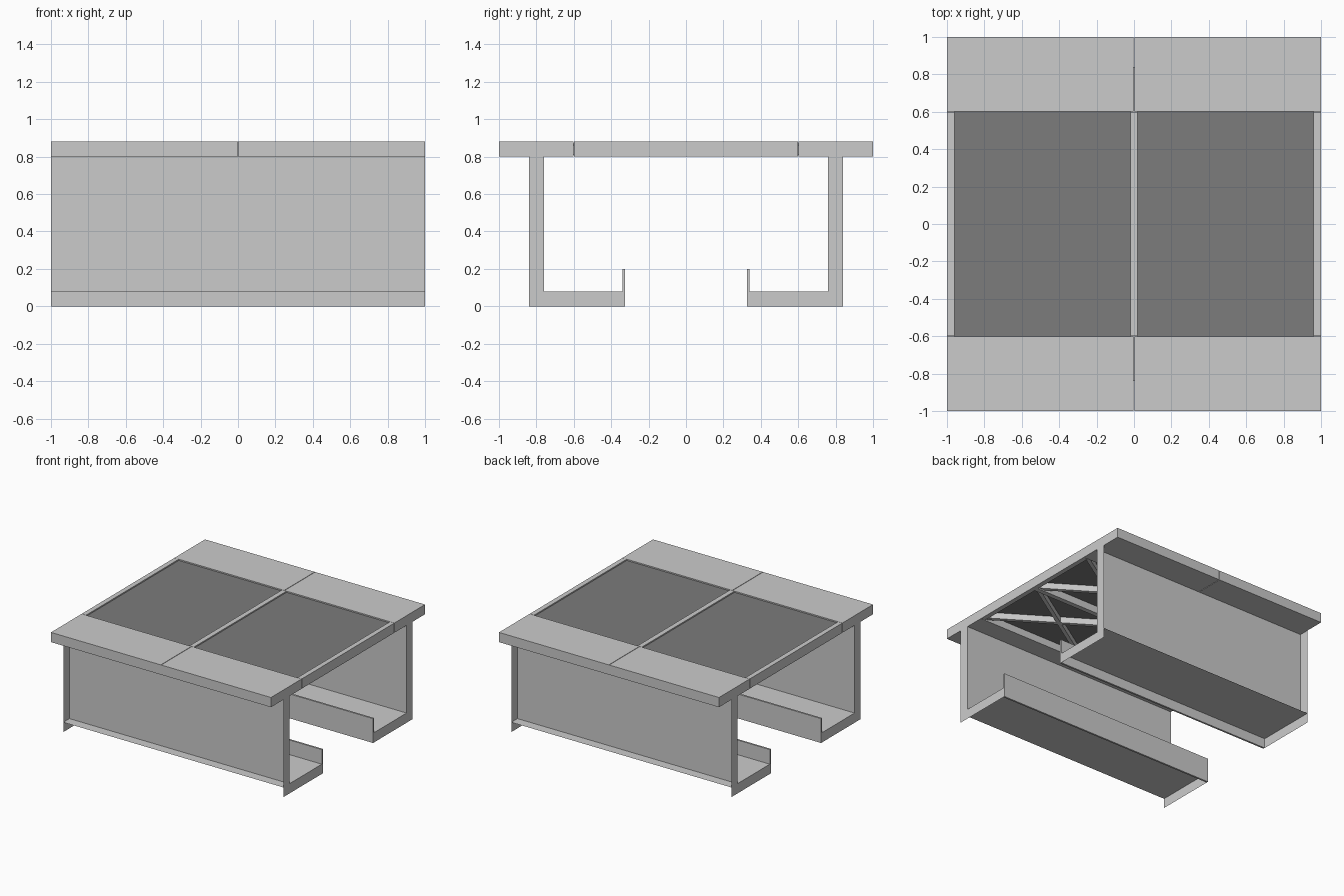
import bpy
from math import atan2, hypot
from mathutils import Matrix

if "Cube" in bpy.data.objects:
    bpy.data.objects.remove(bpy.data.objects["Cube"])


def mesh(name, verts, faces):
    me = bpy.data.meshes.new(name)
    me.from_pydata(verts, [], faces)
    ob = bpy.data.objects.new(name, me)
    bpy.context.collection.objects.link(ob)
    return ob


def box(name, x0, x1, y0, y1, z0, z1):
    v = [(x, y, z) for x in (x0, x1) for y in (y0, y1) for z in (z0, z1)]
    f = [(0, 1, 3, 2), (4, 6, 7, 5), (0, 4, 5, 1), (2, 3, 7, 6), (0, 2, 6, 4), (1, 5, 7, 3)]
    return mesh(name, v, f)


def bar(name, a, b, width, z0, z1):
    # Straight bar between two plan points
    half = hypot(b[0] - a[0], b[1] - a[1]) / 2
    ob = box(name, -half, half, -width / 2, width / 2, z0, z1)
    turn = Matrix.Rotation(atan2(b[1] - a[1], b[0] - a[0]), 4, 'Z')
    ob.data.transform(Matrix.Translation(((a[0] + b[0]) / 2, (a[1] + b[1]) / 2, 0)) @ turn)


def mirror(ob):
    m = ob.modifiers.new("mirror", 'MIRROR')
    m.use_axis = (False, True, False)
    m.use_mirror_merge = False


dark = bpy.data.materials.new("dark_panel")
dark.diffuse_color = (0.2, 0.2, 0.2, 1)
dark.use_nodes = True
dark.node_tree.nodes["Principled BSDF"].inputs["Base Color"].default_value = dark.diffuse_color

# Side channels: flat end plates, recessed wall sheet, floor sheet and lip
profile = [(.84, 0), (.84, .8), (.76, .8), (.76, .08), (.325, .08), (.325, 0)]
for x, side in ((-1, "left"), (1, "right")):
    order = range(len(profile)) if x < 0 else reversed(range(len(profile)))
    mirror(mesh(side + "_end_plate", [(x, y, z) for y, z in profile], [tuple(order)]))
mirror(mesh("side_wall", [(-1, .76, .08), (-1, .76, .8), (1, .76, .8), (1, .76, .08)], [(0, 1, 2, 3)]))
mirror(mesh("floor_shelf", [(-1, .325, .08), (1, .325, .08), (1, .84, .08), (-1, .84, .08)], [(0, 1, 2, 3)]))
mirror(box("floor_lip", -1, 1, .325, .34, 0, .2))

# Top deck: side slabs split at the centre, with rails between them
for s, side in ((-1, "left"), (1, "right")):
    mirror(box(side + "_top_slab", *sorted((s * .002, s)), .602, 1, .8, .88))
    box(side + "_rail", *sorted((s * .96, s)), -.6, .6, .8, .88)
    # Recessed dark panel
    panel = box(side + "_dark_panel", *sorted((s * .02, s * .96)), -.602, .602, .86, .87)
    panel.data.materials.append(dark)
    # Bracing under the panel: a cross beam and two X braces
    bar(side + "_cross_beam", (s * .02, 0), (s * .96, 0), .04, .8, .86)
    for t in (-1, 1):
        bar(side + "_brace", (s * .03, 0), (s * .95, t * .59), .03, .81, .86)
        bar(side + "_brace", (s * .95, 0), (s * .03, t * .59), .03, .81, .86)
box("centre_rail", -.02, .02, -.6, .6, .8, .88)
